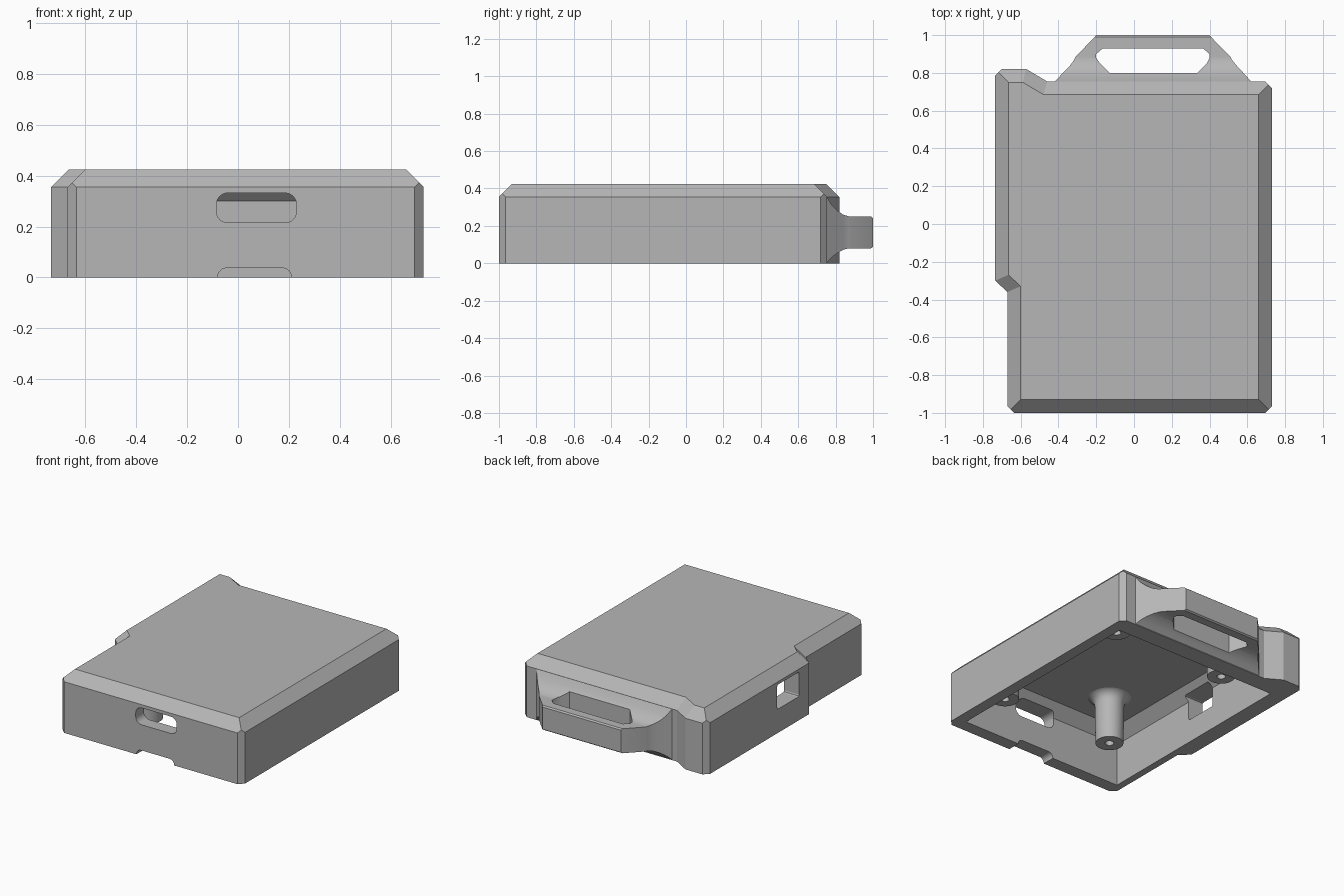
import bpy, bmesh, math
from mathutils import Vector

if "Cube" in bpy.data.objects:
    bpy.data.objects.remove(bpy.data.objects["Cube"])

grey = bpy.data.materials.new("plain grey")
grey.use_nodes = True
colour = (0.47, 0.47, 0.47, 1)
grey.diffuse_color = colour
grey.node_tree.nodes["Principled BSDF"].inputs["Base Color"].default_value = colour


def finish(name, bm):
    bmesh.ops.remove_doubles(bm, verts=bm.verts, dist=0.0005)
    bmesh.ops.recalc_face_normals(bm, faces=bm.faces)
    mesh = bpy.data.meshes.new(name)
    bm.to_mesh(mesh)
    bm.free()
    mesh.materials.append(grey)
    obj = bpy.data.objects.new(name, mesh)
    bpy.context.collection.objects.link(obj)
    return obj


def loft(name, rings):
    """Skin a list of equally long point rings and cap both ends."""
    bm = bmesh.new()
    loops = [[bm.verts.new(p) for p in ring] for ring in rings]
    n = len(loops[0])
    for low, high in zip(loops, loops[1:]):
        for i in range(n):
            j = (i + 1) % n
            bm.faces.new((low[i], low[j], high[j], high[i]))
    bm.faces.new(loops[0][::-1])
    bm.faces.new(loops[-1])
    return finish(name, bm)


def ring(outline, z, inset=0.0, cut=0.0, corners=()):
    """Inset outline at height z; every corner doubled, chosen ones chamfered."""
    pts = [Vector(p) for p in outline]
    out = []
    for i, p in enumerate(pts):
        a = (p - pts[i - 1]).normalized()
        b = (pts[(i + 1) % len(pts)] - p).normalized()
        na, nb = Vector((-a.y, a.x)), Vector((-b.y, b.x))
        q = p + (na + nb) * inset / (1 + na.dot(nb))
        c = cut if i in corners else 0
        out += [(*(q - a * c), z), (*(q + b * c), z)]
    return out


def block(name, lo, hi, axis=0, radius=0.0, segments=6):
    """Box between two corners, rounded on the edges along one axis."""
    bm = bmesh.new()
    bmesh.ops.create_cube(bm, size=1)
    for v in bm.verts:
        v.co = [lo[k] if v.co[k] < 0 else hi[k] for k in range(3)]
    if radius:
        edges = [e for e in bm.edges
                 if abs((e.verts[0].co - e.verts[1].co).normalized()[axis]) > 0.9]
        bmesh.ops.bevel(bm, geom=edges, offset=radius, segments=segments,
                        profile=0.5, affect='EDGES')
    return finish(name, bm)


def carve(target, cutters):
    bpy.context.view_layer.objects.active = target
    for cutter in cutters:
        cutter.hide_render = True
        mod = target.modifiers.new("cut", 'BOOLEAN')
        mod.operation, mod.solver, mod.object = 'DIFFERENCE', 'EXACT', cutter
        bpy.ops.object.modifier_apply(modifier=mod.name)
        bpy.data.objects.remove(cutter)


def smooth(obj, angle=30):
    bpy.ops.object.select_all(action='DESELECT')
    obj.select_set(True)
    bpy.context.view_layer.objects.active = obj
    bpy.ops.object.shade_smooth_by_angle(angle=math.radians(angle))


# Housing: stepped outline, chamfered corners and top edge
outline = [(-.67, -1), (.73, -1), (.73, .755), (-.46, .755),
           (-.57, .82), (-.735, .82), (-.735, -.30), (-.67, -.36)]
main = (0, 1, 2, 5)
housing = loft("housing", [
    ring(outline, 0, 0, .035, main),
    ring(outline, .355, 0, .035, main),
    ring(outline, .3725, .0175),
    ring(outline, .425, .07)])

# Hollow underside and wall openings
room = [(-.62, -.91), (.65, -.91), (.65, .63), (-.62, .63)]
carve(housing, [
    loft("cavity", [ring(room, -.1), ring(room, .30), ring(room, .375, .075)]),
    block("front_slot", (-.085, -1.1, .215), (.23, -.75, .332), 1, .045),
    block("front_notch", (-.08, -1.1, -.1), (.21, -.8, .037), 1, .036),
    block("side_port", (-.9, -.19, .165), (-.5, .05, .335), 0, .012, 2)])
smooth(housing, 20)

# Carrying handle: flared root running out to a flat grip
rows = [(.73, -.42, .62, .0, .355), (.755, -.42, .62, .005, .352),
        (.78, -.395, .597, .032, .31), (.81, -.367, .57, .055, .28),
        (.84, -.338, .542, .072, .26), (.87, -.316, .518, .08, .251),
        (.885, -.31, .51, .08, .25), (.99, -.208, .408, .08, .25),
        (1, -.2, .4, .088, .242)]
handle = loft("handle", [[(a, y, lo), (b, y, lo), (b, y, hi), (a, y, hi)]
                         for y, a, b, lo, hi in rows])
grip = [(-.13, .80), (.335, .80), (.385, .85), (.40, .88), (.40, .90),
        (.365, .93), (-.165, .93), (-.20, .90), (-.20, .88), (-.18, .85)]
carve(handle, [loft("grip_hole", [ring(grip, -.1), ring(grip, .5)])])
smooth(handle, 25)

# Screw posts under the lid, with blind holes and a filleted root
profile = [(0, .16), (.028, .16), (.028, .04), (.09, .04), (.095, .25)]
profile += [(.165 - .07 * math.cos(t * math.pi / 12),
             .31 + .07 * math.sin(t * math.pi / 12)) for t in range(7)]
for side, x in (("right", -.28), ("left", .60)):
    for end, y in (("front", -.58), ("back", .54)):
        bm = bmesh.new()
        verts = [bm.verts.new((r, 0, z)) for r, z in profile]
        edges = [bm.edges.new(pair) for pair in zip(verts, verts[1:])]
        bmesh.ops.spin(bm, geom=verts + edges, cent=(0, 0, 0), axis=(0, 0, 1),
                       angle=math.tau, steps=32)
        # Keep the root inside the room walls
        for v in bm.verts:
            v.co.x = min(v.co.x + x, .70)
            v.co.y = min(v.co.y + y, .68)
        post = finish(f"{end}_{side}_post", bm)
        smooth(post, 35)
